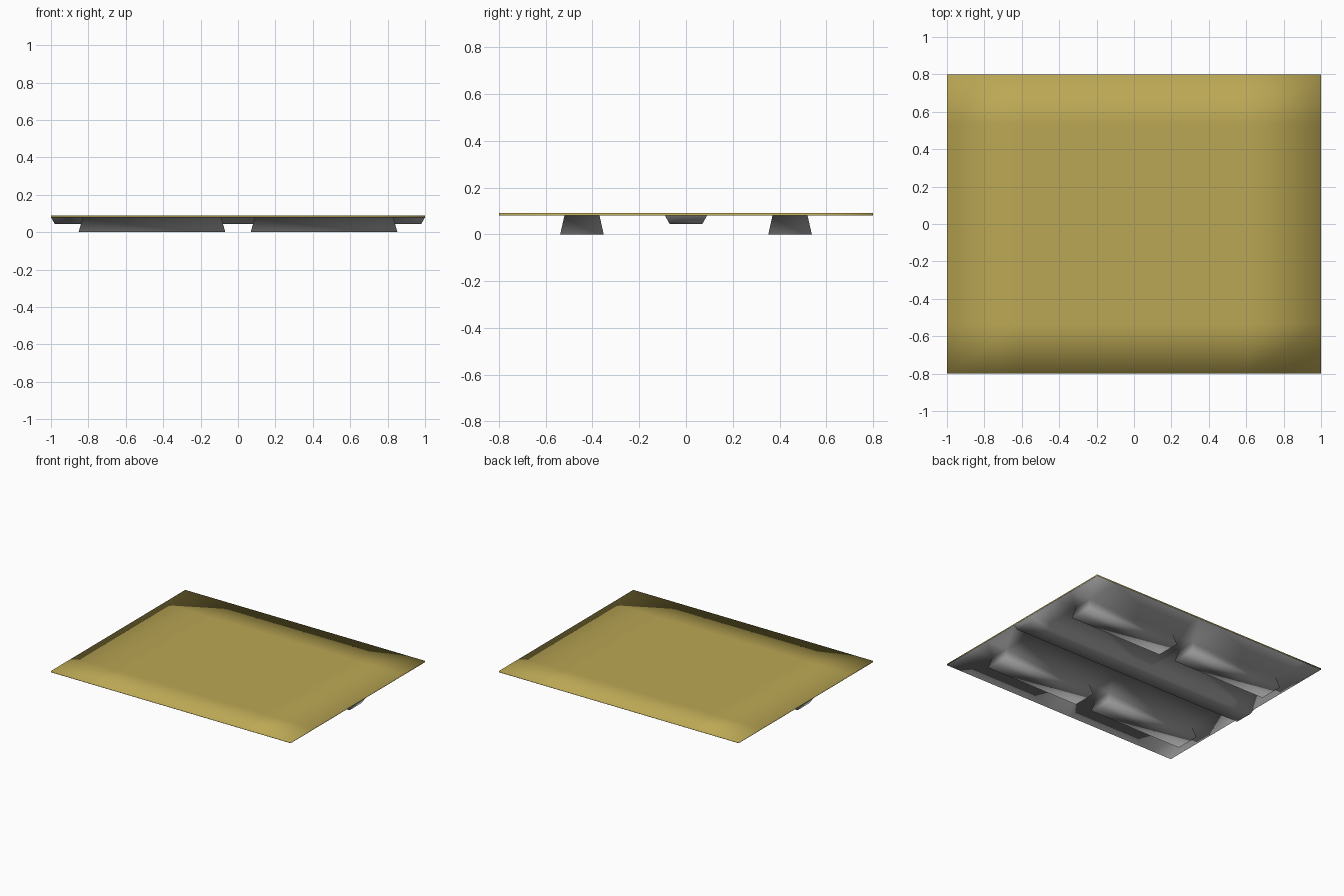
import bpy, bmesh

if "Cube" in bpy.data.objects:
    bpy.data.objects.remove(bpy.data.objects["Cube"])


def material(name, rgb):
    m = bpy.data.materials.new(name)
    m.diffuse_color = (*rgb, 1)
    m.use_nodes = True
    m.node_tree.nodes["Principled BSDF"].inputs["Base Color"].default_value = m.diffuse_color
    return m


yellow = material("mustard yellow", (0.50, 0.39, 0.09))
grey = material("mid grey", (0.36, 0.36, 0.36))

TOP, SEAM, BASE = 0.09, 0.081, 0.08


def grid(xs, ys, z):
    """Flat sheet with cuts at the given positions."""
    bm = bmesh.new()
    v = [[bm.verts.new((x, y, z)) for x in xs] for y in ys]
    for j in range(len(ys) - 1):
        for i in range(len(xs) - 1):
            bm.faces.new((v[j][i], v[j][i + 1], v[j + 1][i + 1], v[j + 1][i]))
    return bm


def extrude_rim(bm, z):
    """Turn the outer edge of the sheet into a thin wall reaching height z."""
    rim = [e for e in bm.edges if e.is_boundary]
    new = bmesh.ops.extrude_edge_only(bm, edges=rim)["geom"]
    for v in new:
        if isinstance(v, bmesh.types.BMVert):
            v.co.z = z


def extrude_block(bm, inside, z, centre, scale):
    """Push the chosen cells down to z and scale their end about a centre."""
    faces = [f for f in bm.faces if abs(f.normal.z) > 0.9
             and abs(f.calc_center_median().z - BASE) < 1e-4
             and inside(f.calc_center_median())]
    new = bmesh.ops.extrude_face_region(bm, geom=faces)["geom"]
    for v in new:
        if isinstance(v, bmesh.types.BMVert):
            v.co.x = centre[0] + (v.co.x - centre[0]) * scale[0]
            v.co.y = centre[1] + (v.co.y - centre[1]) * scale[1]
            v.co.z = z
    old = [f for f in faces if f.is_valid]
    if old:
        bmesh.ops.delete(bm, geom=old, context="FACES_ONLY")
    bm.normal_update()


def finish(bm, name, mat, facing):
    bmesh.ops.recalc_face_normals(bm, faces=bm.faces)
    bm.normal_update()
    biggest = max(bm.faces, key=lambda f: f.calc_area())
    if biggest.normal.z * facing < 0:
        bmesh.ops.reverse_faces(bm, faces=bm.faces)
    for f in bm.faces:
        f.smooth = True
    me = bpy.data.meshes.new(name)
    bm.to_mesh(me)
    bm.free()
    me.materials.append(mat)
    bpy.context.collection.objects.link(bpy.data.objects.new(name, me))


# Top panel with its thin side walls, softly shaded towards the edge
bm = grid((-1, -0.6, -0.2, 0.2, 0.6, 1),
          (-0.8, -0.533, -0.267, 0, 0.267, 0.533, 0.8), TOP)
extrude_rim(bm, SEAM)
finish(bm, "top_panel", yellow, 1)

# Underside sheet, with the centre rib and four flared feet drawn out of it
bm = grid((-1, -0.83, -0.09, 0.09, 0.83, 1),
          (-0.8, -0.52, -0.37, -0.09, 0.09, 0.37, 0.52, 0.8), BASE)
bm.normal_update()
extrude_block(bm, lambda c: abs(c.y) < 0.09, 0.045, (0, 0), (0.98, 0.78))
for sx in (-1, 1):
    for sy in (-1, 1):
        extrude_block(bm, lambda c: 0.09 < c.x * sx < 0.83 and 0.37 < c.y * sy < 0.52,
                      0, (0.46 * sx, 0.445 * sy), (1.06, 1.24))
extrude_rim(bm, SEAM)
finish(bm, "underside_with_feet", grey, -1)
